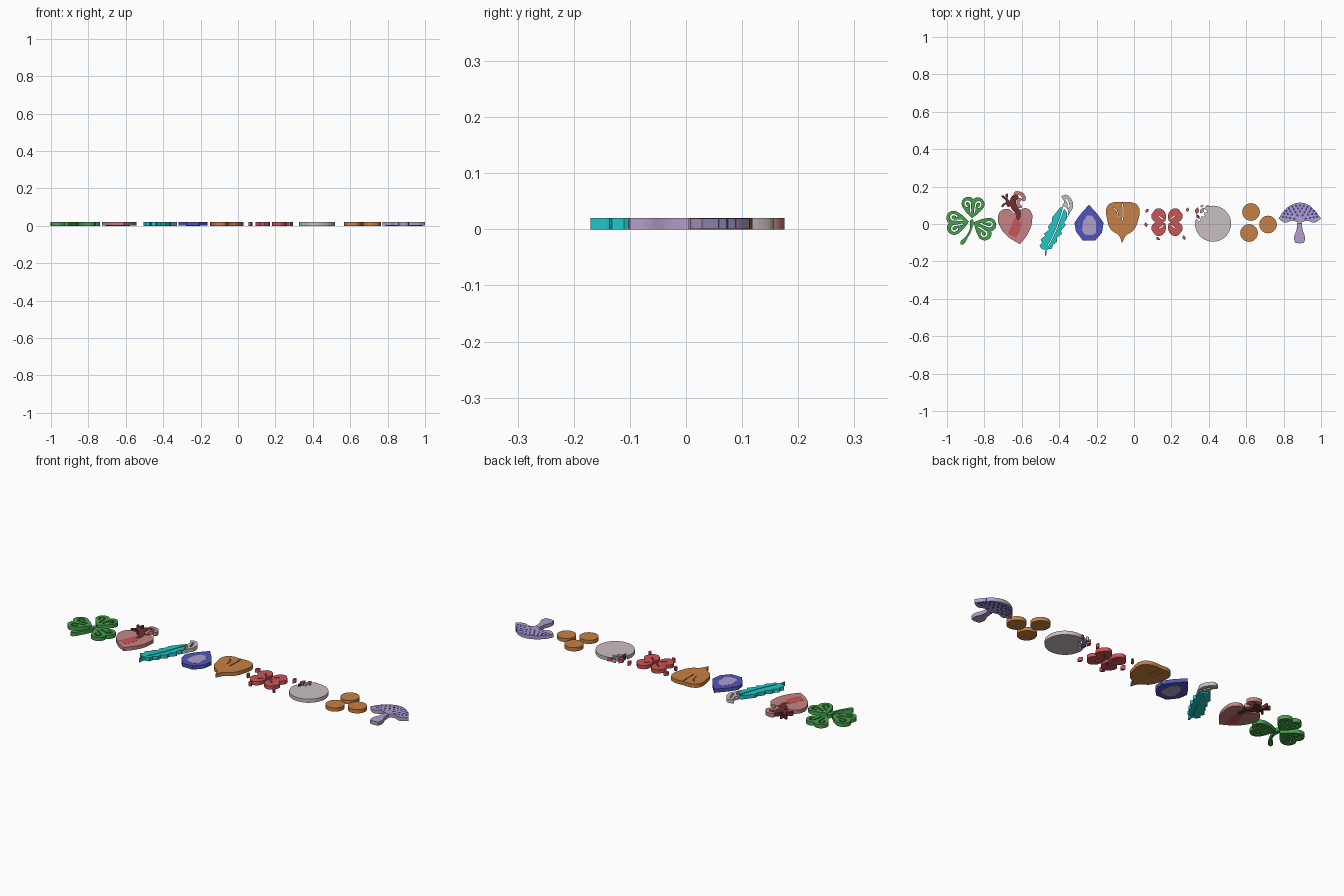
import bpy, bmesh, math

if "Cube" in bpy.data.objects:
    bpy.data.objects.remove(bpy.data.objects["Cube"])

H = 0.02          # charm thickness
U = 187.0         # drawing units per model unit


def material(name, hexcol):
    c = [int(hexcol[i:i + 2], 16) / 255 for i in (0, 2, 4)]
    m = bpy.data.materials.new(name)
    m.diffuse_color = [((v + 0.055) / 1.055) ** 2.4 for v in c] + [1]
    m.use_nodes = True
    m.node_tree.nodes["Principled BSDF"].inputs["Base Color"].default_value = m.diffuse_color
    return m


GREEN = material("clover green", "48A04C")
SALMON = material("salmon pink", "C68484")
RED = material("petal red", "CC5558")
MAROON = material("maroon", "702E2E")
TEAL = material("teal", "20C6C6")
PALE = material("pale grey", "C9BFC0")
BLUE = material("indigo blue", "5055BC")
LILAC = material("lilac", "B29FCA")
ORANGE = material("orange", "C88044")
NAVY = material("navy blue", "363C98")


def prism(name, loops, mat, inset=0.0, smooth=True):
    """Extrude closed outlines (further loops are holes). A third value marks a corner."""
    cu = bpy.data.curves.new(name, 'CURVE')
    cu.dimensions, cu.fill_mode = '2D', 'BOTH'
    cu.extrude, cu.resolution_u = H / 2 - inset, 6 if smooth else 1
    for loop in loops:
        sp = cu.splines.new('BEZIER')
        sp.bezier_points.add(len(loop) - 1)
        sp.use_cyclic_u = True
        for bp, p in zip(sp.bezier_points, loop):
            bp.co = ((p[0] - 1134) / U, (224.3 - p[1]) / U, 0)
            t = 'VECTOR' if len(p) > 2 or not smooth else 'AUTO'
            bp.handle_left_type = bp.handle_right_type = t
    tmp = bpy.data.objects.new(name + "_curve", cu)
    bpy.context.collection.objects.link(tmp)
    bpy.context.view_layer.update()
    me = bpy.data.meshes.new_from_object(tmp.evaluated_get(bpy.context.evaluated_depsgraph_get()))
    bpy.data.objects.remove(tmp)
    bm = bmesh.new()
    bm.from_mesh(me)
    bmesh.ops.remove_doubles(bm, verts=bm.verts, dist=1e-5)
    bmesh.ops.recalc_face_normals(bm, faces=bm.faces)
    for v in bm.verts:
        v.co.z += H / 2
    for f in bm.faces:
        f.smooth = False
    bm.to_mesh(me)
    bm.free()
    me.name = name
    me.materials.clear()
    me.materials.append(mat)
    ob = bpy.data.objects.new(name, me)
    bpy.context.collection.objects.link(ob)
    return ob


def place(loop, cx, cy, ang, s=1.0, sy=1.0):
    """Turn a local outline (u along, v across) to a direction and move it."""
    a = math.radians(ang)
    return [(cx + s * (p[0] * math.cos(a) - sy * p[1] * math.sin(a)),
             cy - s * (p[0] * math.sin(a) + sy * p[1] * math.cos(a))) + tuple(p[2:]) for p in loop]


def circle(cx, cy, r, n=32):
    return [(cx + r * math.cos(2 * math.pi * i / n), cy + r * math.sin(2 * math.pi * i / n)) for i in range(n)]


def ribbon(path, widths):
    """Outline of a tapering band along a path."""
    left, right = [], []
    for i, (p, w) in enumerate(zip(path, widths)):
        a, b = path[max(i - 1, 0)], path[min(i + 1, len(path) - 1)]
        dx, dy = b[0] - a[0], b[1] - a[1]
        l = math.hypot(dx, dy)
        left.append((p[0] - dy / l * w, p[1] + dx / l * w))
        right.append((p[0] + dy / l * w, p[1] - dx / l * w))
    return left + right[::-1]


# clover: three heart leaflets with curled slits, and a curved stem
leaf = [(1, 0, 1), (9, 8.5), (16, 12), (22, 9), (23, 3), (21, 0, 1), (23, -3), (22, -9), (16, -12), (9, -8.5)]
slit = ribbon([(7, 2), (13, 2.5), (18, 4), (18, 7.5), (14, 7.5), (12.5, 5.5)], [.3, .6, .8, .8, .7, .3])
for i, (cx, cy, ang, s) in enumerate([(970, 222, 184, 1.0), (972, 219.5, 86, .95), (973, 222, -28, .98)]):
    prism(f"clover_leaf_{i}", [place(leaf, cx, cy, ang, s), place(slit, cx, cy, ang, s),
                               place(slit, cx, cy, ang, s, -1)], GREEN)
prism("clover_stem", [ribbon([(972, 220), (971, 229), (967, 237), (961, 244.5)], [1, 1, 1.1, .9])], GREEN)

# heart with inner panel and vessels
prism("heart_body", [[(1014, 214, 1), (1009, 209.5), (1002, 210.5), (998, 217), (1000, 227), (1008, 237),
                      (1020, 244.5, 1), (1028, 234), (1032, 222), (1031, 212), (1026, 208.5), (1019, 211)]],
      SALMON, 0.0003)
prism("heart_panel", [[(1008, 234, 1), (1013, 222), (1015, 217, 1), (1020, 222), (1022, 222, 1),
                       (1020, 231), (1016, 238, 1)]], RED)
prism("heart_main_vessel", [ribbon([(1017, 196), (1013, 201), (1014, 207), (1018, 213), (1018, 221)],
                                   [2, 3, 3.2, 2.8, .8])], MAROON)
prism("heart_arch_vessel", [ribbon([(1014, 194), (1019, 193.5), (1023, 196), (1024, 201)],
                                   [1, 1.8, 1.8, 1.2])], SALMON)
prism("heart_side_vessel", [ribbon([(1021, 199), (1018, 203), (1021, 208)], [1.2, 1.5, 1])], SALMON)
for i, path in enumerate([[(1002, 196), (1006, 200), (1009, 207)], [(1007, 194), (1007, 199), (1010, 204)],
                          [(1002, 207), (1005, 204), (1008, 204)]]):
    prism(f"heart_branch_{i}", [ribbon(path, [.6, .8, .8])], MAROON)

# feather: two notched vanes either side of a slit, with a pale tip
prism("feather_left_vane", [[(1045, 250), (1042, 249.5), (1039.5, 246), (1042, 243), (1040.5, 240), (1045, 236),
                             (1044, 234), (1049, 230), (1048, 227), (1052, 222), (1052, 218), (1056, 213),
                             (1060, 208), (1063, 207), (1061, 215), (1056, 229), (1050, 242)]], TEAL, smooth=False)
prism("feather_right_vane", [[(1046, 250), (1051, 242), (1057, 229), (1062, 215), (1064, 209), (1067, 213),
                              (1067, 219), (1064, 223), (1066, 225), (1061, 231), (1062, 234), (1057, 238),
                              (1057, 242), (1053, 245), (1052, 249)]], TEAL, smooth=False)
prism("feather_quill", [ribbon([(1048, 247), (1046, 251), (1045.5, 256)], [.8, .7, .3])], TEAL)
prism("feather_tip", [[(1061, 197, 1), (1066, 195), (1071, 199), (1073, 207), (1070, 213), (1067.5, 218, 1),
                       (1068, 211), (1065, 207, 1), (1062, 206.5, 1), (1064, 202)],
                      ribbon([(1066, 199), (1068, 203), (1069, 208)], [.4, .8, .4])], PALE)

# blue gem drop with lilac centre
prism("drop_body", [[(1089, 205), (1098, 215), (1103.5, 223), (1102, 233), (1095, 241), (1083, 241),
                     (1076, 232), (1074.5, 223), (1080, 215)]], BLUE, 0.0003, False)
prism("drop_centre", [[(1087, 216), (1092, 216), (1096, 222), (1096, 233), (1092, 235.5), (1085, 235),
                       (1082, 231), (1083, 222)]], LILAC, smooth=False)

# orange shield leaf with fine engraved cuts
cuts = [ribbon([(1122.5, 204), (1123, 213), (1122.5, 221)], [.2, .35, .2]),
        ribbon([(1113, 208), (1117, 212), (1118, 219)], [.15, .3, .15])]
prism("shield_leaf", [[(1107, 207), (1112, 203), (1122.5, 202.5), (1133, 203), (1138.5, 207), (1138, 221),
                       (1133, 231), (1126, 236), (1122, 243.3, 1), (1119, 236), (1111, 230), (1107, 219)]]
      + cuts, ORANGE)

# red four-petal flower with loose slivers
petal = [(2, 0, 1), (6, 5.5), (12, 7.5), (17, 5), (18, 0), (17, -5), (12, -7.5), (6, -5.5)]
vein = ribbon([(5, 0), (8, .3), (11, 0)], [.2, .6, .2])
for i, ang in enumerate([38, 142, 218, 322]):
    prism(f"flower_petal_{i}", [place(petal, 1167, 222.5, ang, .95), place(vein, 1167, 222.5, ang, .95)], RED)
sliver = [(-2.6, 0, 1), (0, 1.4), (2.6, 0, 1), (0, -1.4)]
for i, (x, y, a) in enumerate([(1147, 211, 50), (1146, 225, 110), (1158, 239, 150), (1184, 238, 110),
                               (1187.5, 210, 80)]):
    prism(f"flower_sliver_{i}", [place(sliver, x, y, a)], RED)

# pale disc with a jagged bite at upper left, filled with shards
arc = [(1213 + 18 * math.cos(math.radians(a)), 224 + 18 * math.sin(math.radians(a))) for a in range(-120, 181, 10)]
prism("pale_disc", [arc + [(1196, 219), (1200, 222), (1201, 217), (1205, 217), (1204, 213), (1208, 213)]],
      PALE, smooth=False)
for i, (x, y, a, s, m) in enumerate([(1197, 211, 80, 1.4, RED), (1202, 211, 50, 1.3, LILAC), (1198, 217, 120, 1, NAVY),
                                     (1207, 207.5, 40, 1.1, RED), (1202, 206.5, 10, .8, PALE)]):
    prism(f"disc_shard_{i}", [place(sliver, x, y, a, s)], m)

# three orange discs
for i, (x, y) in enumerate([(1251, 212.3), (1249, 233.3), (1268, 224.8)]):
    prism(f"orange_disc_{i}", [circle(x, y, 8.8)], ORANGE, smooth=False)

# mushroom: domed cap with fanned blue spots, and a stem
prism("mushroom_cap", [[(1278.5, 219, 1), (1284, 211), (1292, 205), (1300, 203), (1308, 205), (1315, 211),
                        (1321, 219, 1), (1314, 223), (1307, 221), (1300, 223), (1292, 221), (1285, 223)]],
      LILAC, 0.0003)
spot = [(-1.7, 0), (0, 1.25), (1.7, 0), (0, -1.25)]
for r, (rad, n) in enumerate([(.3, 4), (.52, 7), (.72, 10), (.89, 13)]):
    for k in range(n):
        t = math.radians(12 + 156 * k / (n - 1))
        x, y = 1300 + 19.5 * rad * math.cos(t), 220 - 16 * rad * math.sin(t)
        prism(f"cap_spot_{r}_{k}", [place(spot, x, y, math.degrees(t), .95)], NAVY, smooth=False)
prism("mushroom_stem", [[(1297, 223.3, 1), (1296.5, 230), (1294, 238), (1295, 243, 1), (1299.5, 243.6),
                         (1304, 243, 1), (1305, 238), (1302.5, 230), (1302, 223.3, 1)]], LILAC)
